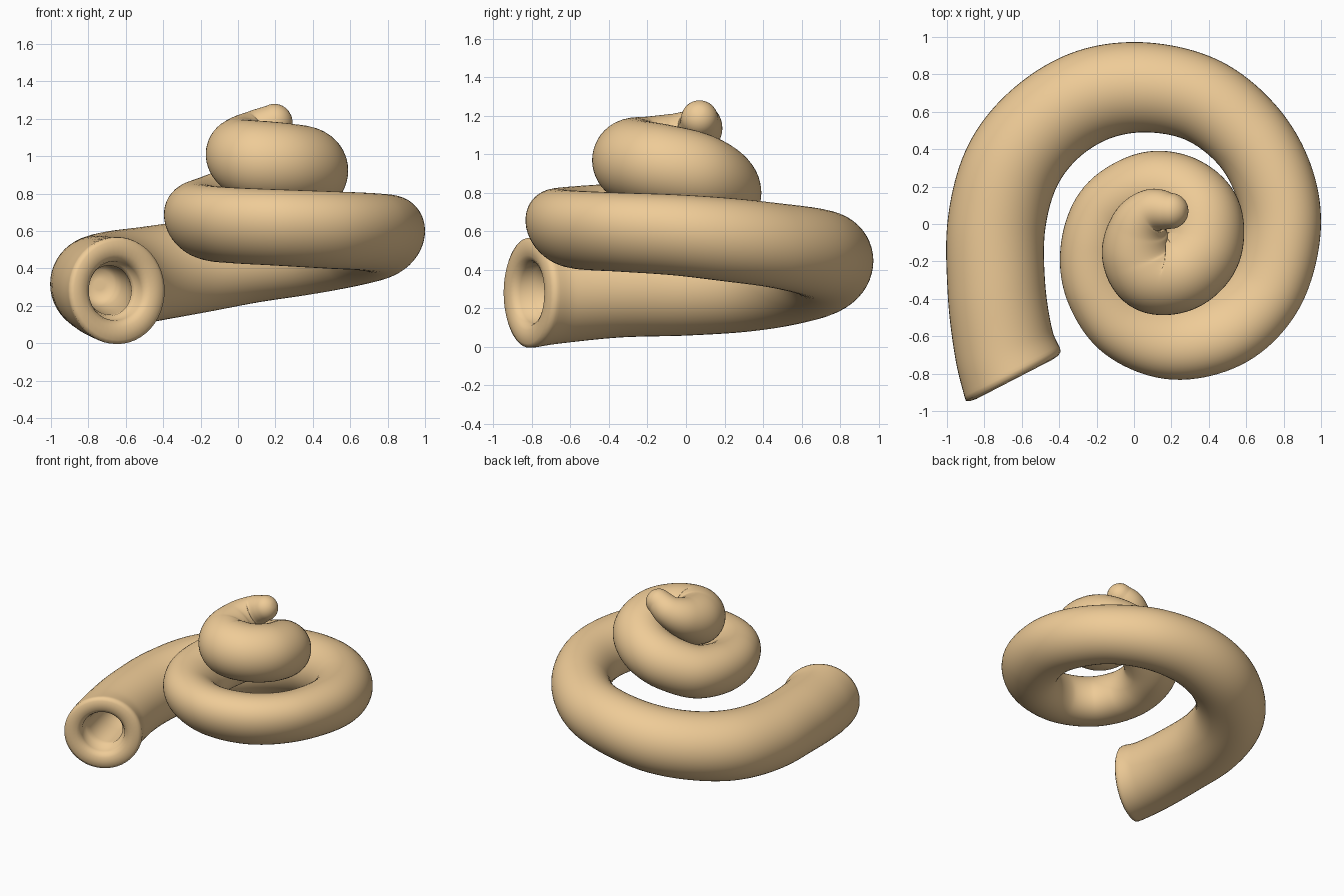
import bpy, bmesh, math
from mathutils import Vector

if "Cube" in bpy.data.objects:
    bpy.data.objects.remove(bpy.data.objects["Cube"])

SIDES = 48
STEPS = 10

# Centre line of the coil, mouth to tip: x, y, z, tube radius
PATH = [
    (-0.64, -0.825, 0.28, 0.29), (-0.695, -0.65, 0.29, 0.272), (-0.735, -0.35, 0.31, 0.262),
    (-0.735, 0.00, 0.32, 0.262), (-0.65, 0.31, 0.34, 0.262), (-0.47, 0.54, 0.37, 0.255),
    (-0.22, 0.69, 0.41, 0.25), (0.07, 0.73, 0.455, 0.24), (0.37, 0.66, 0.49, 0.23),
    (0.61, 0.47, 0.525, 0.22), (0.75, 0.22, 0.555, 0.216), (0.785, -0.05, 0.58, 0.21),
    (0.70, -0.35, 0.595, 0.206), (0.50, -0.555, 0.605, 0.206), (0.22, -0.625, 0.618, 0.204),
    (-0.03, -0.53, 0.63, 0.204), (-0.163, -0.33, 0.643, 0.206), (-0.185, -0.12, 0.665, 0.204),
    (-0.11, 0.07, 0.70, 0.203), (0.07, 0.18, 0.775, 0.203), (0.24, 0.165, 0.84, 0.205),
    (0.36, 0.05, 0.90, 0.213), (0.36, -0.13, 0.94, 0.216), (0.25, -0.25, 0.96, 0.216),
    (0.10, -0.26, 0.975, 0.216), (0.02, -0.15, 1.01, 0.195), (0.03, -0.01, 1.07, 0.155),
    (0.10, 0.07, 1.13, 0.12), (0.195, 0.07, 1.183, 0.096),
]


def sample(points, steps):
    """Smooth curve through 4D points; returns (centre, radius) pairs."""
    p = [Vector(q) for q in points]
    p = [2 * p[0] - p[1]] + p + [2 * p[-1] - p[-2]]
    out = []
    for i in range(1, len(p) - 2):
        a, b, c, d = p[i - 1:i + 3]
        for s in range(steps):
            t = s / steps
            out.append(0.5 * (2 * b + (c - a) * t + (2 * a - 5 * b + 4 * c - d) * t ** 2
                              + (3 * b - a - 3 * c + d) * t ** 3))
    out.append(p[-2])
    return [(v.to_3d(), v[3]) for v in out]


line = sample(PATH, STEPS)
tangents = []
for i in range(len(line)):
    a, b = line[max(i - 1, 0)][0], line[min(i + 1, len(line) - 1)][0]
    tangents.append((b - a).normalized())
# The mouth is cut at a slant; blend the slant into the first rings
slant = Vector((-0.46, 0.89, 0.0)).normalized()
for i in range(20):
    tangents[i] = slant.lerp(tangents[i], i / 20).normalized()

bm = bmesh.new()


def ring(centre, tangent, radius, lean=0.0):
    """Cross-section; lean pushes its upper half outwards."""
    side = tangent.cross(Vector((0, 0, 1))).normalized()
    up = side.cross(tangent)
    verts = []
    for k in range(SIDES):
        a = 2 * math.pi * k / SIDES
        c, s = math.cos(a), math.sin(a)
        verts.append(bm.verts.new(centre + radius * ((c - lean * s) * side + s * up)))
    return verts


rings = []
mouth = line[0][0]
# Blind bore, from its rounded floor out to the mouth
for i, radius in ((23, 0.03), (23, 0.08), (21, 0.115), (15, 0.13), (8, 0.135)):
    rings.append(ring(line[i][0], tangents[i], radius))
# Stepped, rounded rim
for depth, radius in ((0.11, 0.135), (0.10, 0.15), (0.04, 0.158), (0.015, 0.17),
                      (0.0, 0.195), (-0.005, 0.23), (0.0, 0.265), (0.012, 0.285)):
    rings.append(ring(mouth + slant * depth, slant, radius))
# Outer skin, leaning outwards along the middle turn
for i in range(2, len(line)):
    u = i / STEPS
    lean = 0.2 * max(0.0, min(1.0, (u - 9) / 3, (19 - u) / 3))
    rings.append(ring(line[i][0], tangents[i], line[i][1], lean))
# Rounded tip
end, end_r = line[-1]
for k in range(1, 8):
    a = math.pi / 2 * k / 8
    rings.append(ring(end + tangents[-1] * end_r * math.sin(a), tangents[-1], end_r * math.cos(a)))

for r0, r1 in zip(rings, rings[1:]):
    for k in range(SIDES):
        n = (k + 1) % SIDES
        bm.faces.new((r0[k], r0[n], r1[n], r1[k]))
bm.faces.new(rings[0])
bm.faces.new(rings[-1])
bmesh.ops.recalc_face_normals(bm, faces=bm.faces)
for f in bm.faces:
    f.smooth = True

mesh = bpy.data.meshes.new("spiral_tube")
bm.to_mesh(mesh)
bm.free()
tube = bpy.data.objects.new("spiral_tube", mesh)
bpy.context.collection.objects.link(tube)

# Tan colour
tan = bpy.data.materials.new("tan")
tan.diffuse_color = (0.86, 0.60, 0.31, 1)
tan.use_nodes = True
tan.node_tree.nodes["Principled BSDF"].inputs["Base Color"].default_value = tan.diffuse_color
mesh.materials.append(tan)
